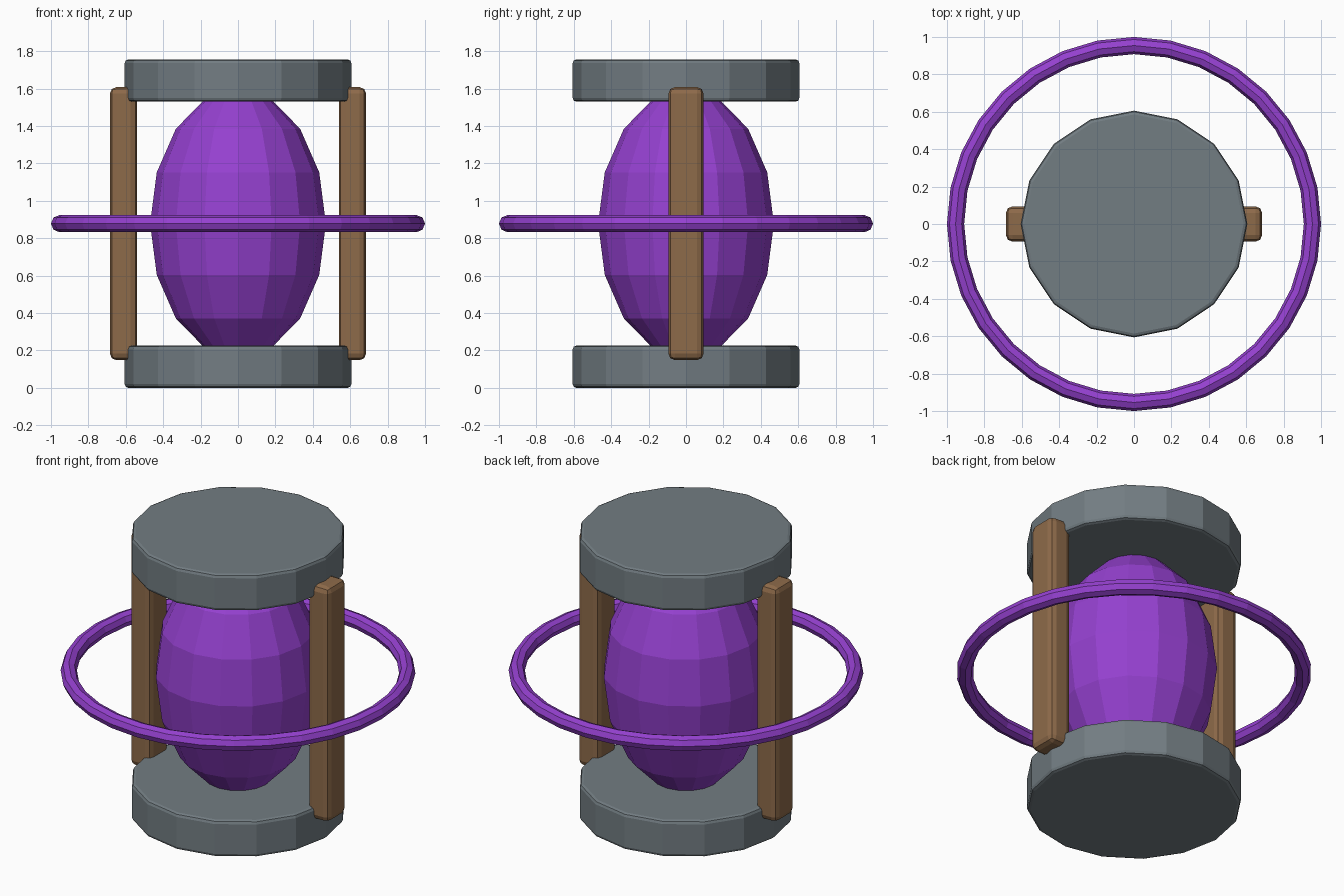
import bpy

if "Cube" in bpy.data.objects:
    bpy.data.objects.remove(bpy.data.objects["Cube"], do_unlink=True)

MID_Z = 0.878


def make_material(name, rgb):
    mat = bpy.data.materials.new(name)
    mat.use_nodes = True
    mat.diffuse_color = (*rgb, 1)
    bsdf = next(n for n in mat.node_tree.nodes if n.type == "BSDF_PRINCIPLED")
    bsdf.inputs["Base Color"].default_value = (*rgb, 1)
    return mat


stone = make_material("slate grey", (0.17, 0.205, 0.225))
wood = make_material("wood brown", (0.27, 0.145, 0.068))
purple = make_material("bright purple", (0.30, 0.052, 0.63))


def finish(name, mat, scale=(1, 1, 1), bevel=0):
    """Name, colour, scale and optionally bevel the newest primitive."""
    obj = bpy.context.object
    obj.name = name
    obj.scale = scale
    bpy.ops.object.transform_apply(location=False, rotation=False, scale=True)
    obj.data.materials.append(mat)
    if bevel:
        mod = obj.modifiers.new("soft edges", "BEVEL")
        mod.width = bevel
        mod.segments = 2
        mod.limit_method = "ANGLE"
    bpy.ops.object.shade_flat()
    return obj


# Stone end discs
for name, z in (("bottom_disc", 0.113), ("top_disc", 2 * MID_Z - 0.113)):
    bpy.ops.mesh.primitive_cylinder_add(vertices=16, radius=0.606, depth=0.226,
                                        location=(0, 0, z))
    finish(name, stone, bevel=0.02)

# Wooden side posts
for name, side in (("left_post", 1), ("right_post", -1)):
    bpy.ops.mesh.primitive_cube_add(size=1, location=(side * 0.612, 0, MID_Z))
    finish(name, wood, scale=(0.146, 0.188, 1.46), bevel=0.035)

# Faceted egg-shaped core
bpy.ops.mesh.primitive_uv_sphere_add(segments=16, ring_count=8, radius=1,
                                     location=(0, 0, MID_Z))
finish("core", purple, scale=(0.47, 0.47, 0.717))

# Floating ring around the core
bpy.ops.mesh.primitive_torus_add(major_segments=32, minor_segments=8,
                                 major_radius=0.954, minor_radius=0.046,
                                 location=(0, 0, MID_Z))
finish("orbit_ring", purple)
